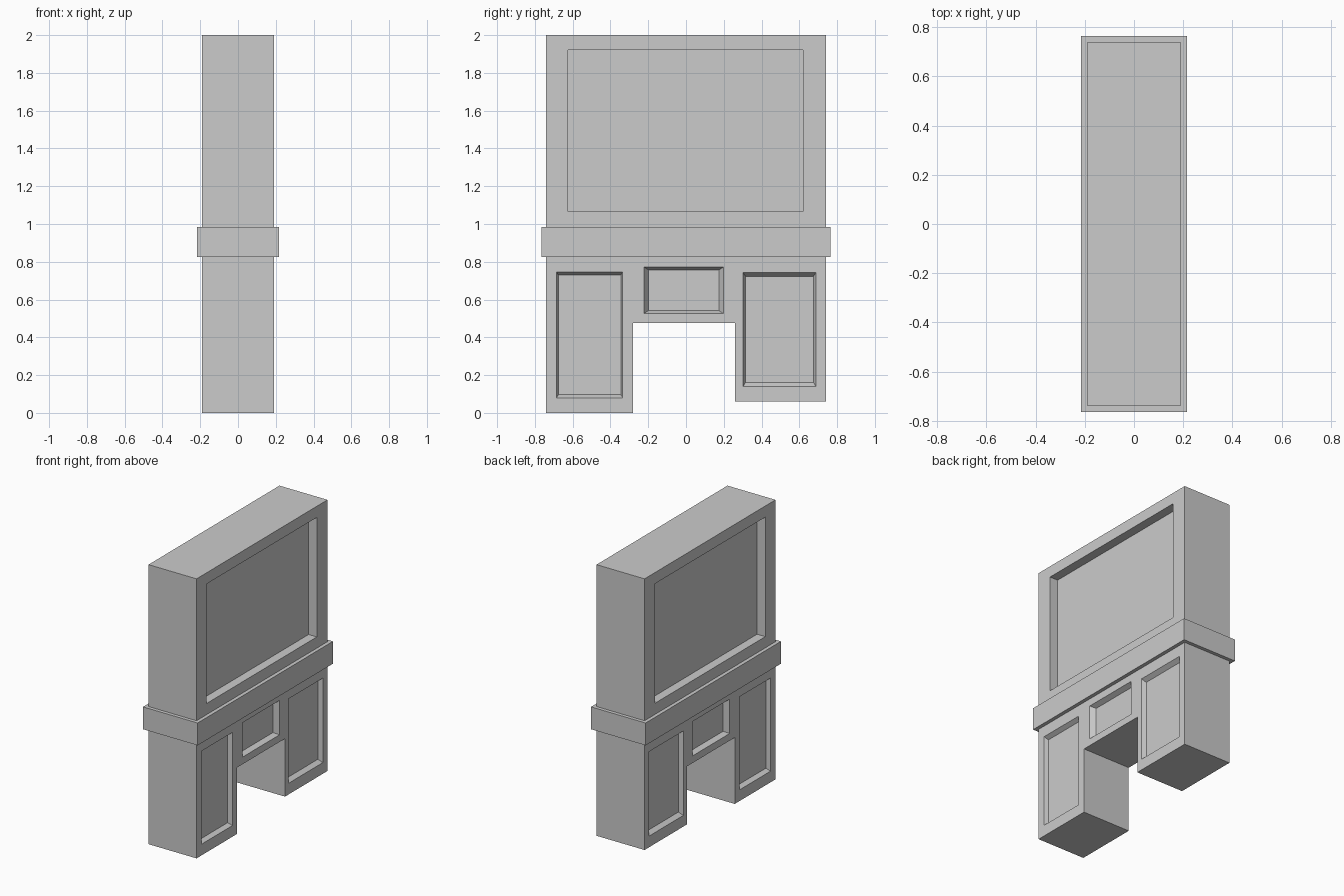
import bpy, bmesh

if "Cube" in bpy.data.objects:
    bpy.data.objects.remove(bpy.data.objects["Cube"])

HALF = 0.19  # half depth of the body along x


def make_object(name, bm):
    bmesh.ops.recalc_face_normals(bm, faces=bm.faces)
    mesh = bpy.data.meshes.new(name)
    bm.to_mesh(mesh)
    bm.free()
    obj = bpy.data.objects.new(name, mesh)
    bpy.context.collection.objects.link(obj)
    return obj


def extrude_profile(name, profile, half):
    """Prism along x from a (y, z) outline."""
    bm = bmesh.new()
    face = bm.faces.new([bm.verts.new((-half, y, z)) for y, z in profile])
    ext = bmesh.ops.extrude_face_region(bm, geom=[face])
    verts = [g for g in ext["geom"] if isinstance(g, bmesh.types.BMVert)]
    bmesh.ops.translate(bm, verts=verts, vec=(2 * half, 0, 0))
    return make_object(name, bm)


def rect(y0, y1, z0, z1):
    return [(y0, z0), (y1, z0), (y1, z1), (y0, z1)]


def recess(body, name, y0, y1, z0, z1, depth, inset_y, inset_z):
    """Cut a tapered panel into both broad sides of the body."""
    for side in (-1, 1):
        bm = bmesh.new()
        loops = []
        # rim loop sits outside the face, following the same taper
        for d in (-0.02, depth):
            sy, sz = inset_y * d / depth, inset_z * d / depth
            loops.append([bm.verts.new((side * (HALF - d), y, z))
                          for y, z in rect(y0 + sy, y1 - sy, z0 + sz, z1 - sz)])
        a, b = loops
        bm.faces.new(a)
        bm.faces.new(b[::-1])
        for i in range(4):
            j = (i + 1) % 4
            bm.faces.new((a[i], b[i], b[j], a[j]))
        cutter = make_object(name, bm)
        cutter.hide_render = True
        mod = body.modifiers.new(name, 'BOOLEAN')
        mod.operation = 'DIFFERENCE'
        mod.solver = 'EXACT'
        mod.object = cutter
        bpy.context.view_layer.objects.active = body
        bpy.ops.object.modifier_apply(modifier=mod.name)
        bpy.data.objects.remove(cutter, do_unlink=True)


# Body with an opening between one long and one short leg
body = extrude_profile("fireplace_body", [
    (-0.74, 0), (-0.28, 0), (-0.28, 0.475), (0.26, 0.475),
    (0.26, 0.06), (0.74, 0.06), (0.74, 2.0), (-0.74, 2.0)], HALF)

# Large straight panel above, bevelled panels below
recess(body, "upper_panel", -0.625, 0.62, 1.065, 1.92, 0.065, 0, 0)
recess(body, "long_leg_panel", -0.685, -0.335, 0.08, 0.746, 0.03, 0.01, 0.017)
recess(body, "middle_panel", -0.222, 0.198, 0.526, 0.772, 0.035, 0.024, 0.016)
recess(body, "short_leg_panel", 0.302, 0.688, 0.14, 0.744, 0.03, 0.013, 0.021)

# Mantel shelf wrapping the body
extrude_profile("mantel_shelf", rect(-0.765, 0.765, 0.825, 0.985), 0.216)
